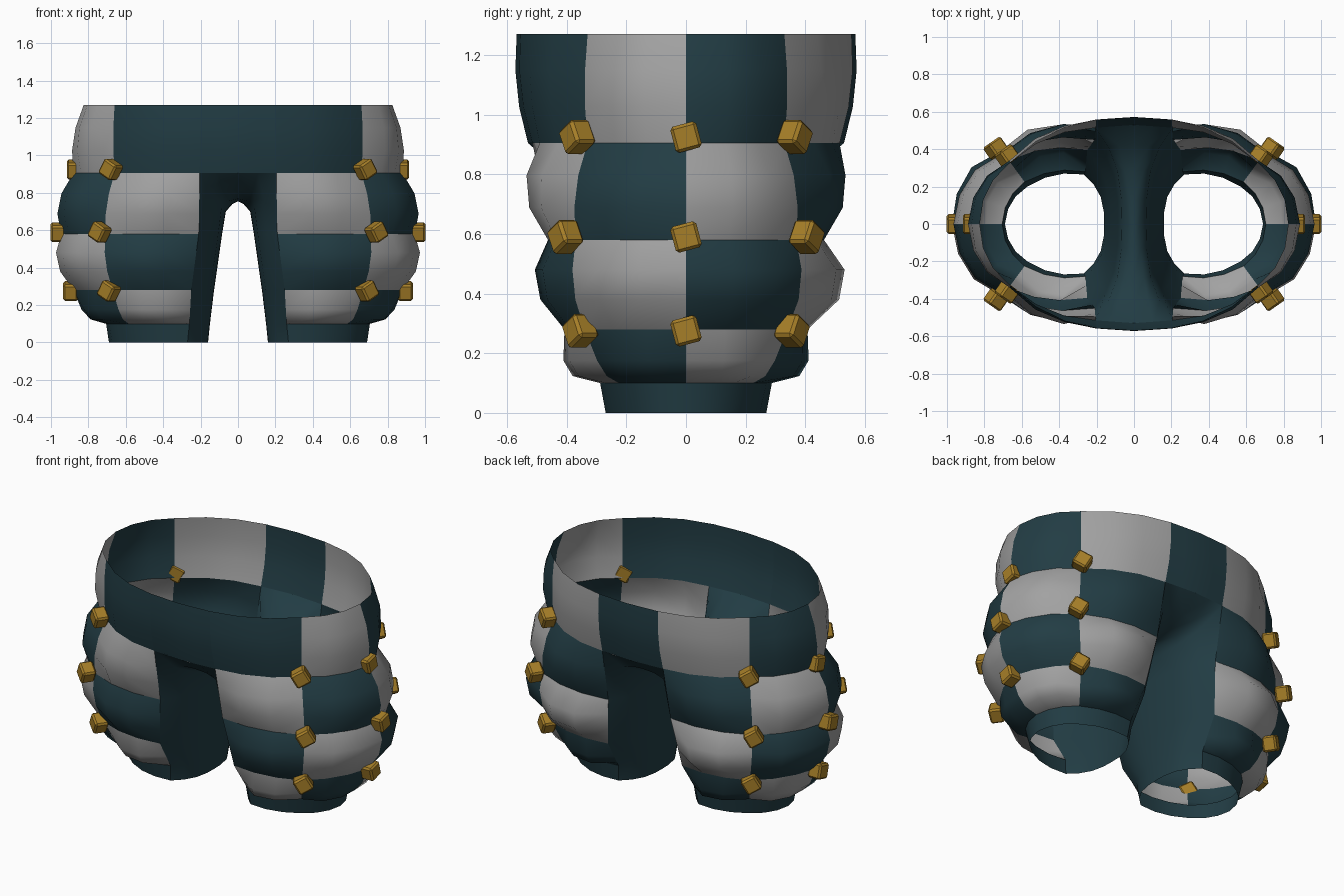
import bpy, bmesh, math
from mathutils import Vector, Matrix

if "Cube" in bpy.data.objects:
    bpy.data.objects.remove(bpy.data.objects["Cube"])

def material(name, col):
    m = bpy.data.materials.new(name)
    m.diffuse_color = (*col, 1)
    m.use_nodes = True
    m.node_tree.nodes["Principled BSDF"].inputs["Base Color"].default_value = m.diffuse_color
    return m

TEAL = material("teal_cloth", (0.016, 0.046, 0.058))
GREY = material("grey_cloth", (0.36, 0.36, 0.36))
GOLD = material("gold", (0.38, 0.21, 0.021))

# Seam levels: z, then inner-front, corner and side points (back mirrors the front)
LEVELS = [
    (0.00, (.27, -.265), (.57, -.20), (.69, 0)),
    (0.10, (.26, -.28), (.585, -.225), (.705, 0)),
    (0.28, (.25, -.395), (.67, -.34), (.88, 0)),
    (0.58, (.21, -.45), (.71, -.37), (.945, 0)),
    (0.905, (.205, -.515), (.66, -.33), (.88, 0)),
    (1.27, (.20, -.555), (.66, -.33), (.825, 0)),
]
PUFF = [0, .07, .07, .06, .018]            # bulge of each row
BOW = [.03, .03, .035, .045, .045, .045]   # roundness of each seam ring
N = 3                                      # divisions per panel
EVEN = [(0, 0), (.333, .94), (.667, .94), (1, 0)]      # height and bulge
SAGGING = [(0, 0), (.13, 1.15), (.42, 1.1), (1, 0)]    # lowest row hangs over the cuff

def ring(level):
    z, f, c, s = level
    return [Vector((x, y, z)) for x, y in (f, c, s, (c[0], -c[1]), (f[0], -f[1]))]

def grid(bm, rows):
    vs = [[bm.verts.new(p) for p in r] for r in rows]
    for a, b in zip(vs, vs[1:]):
        for i in range(len(a) - 1):
            bm.faces.new((a[i], a[i + 1], b[i + 1], b[i])).smooth = True

def finish(bm, name, mat):
    me = bpy.data.meshes.new(name)
    bm.to_mesh(me)
    bm.free()
    ob = bpy.data.objects.new(name, me)
    bpy.context.collection.objects.link(ob)
    me.materials.append(mat)
    mod = ob.modifiers.new("mirror", 'MIRROR')
    mod.use_axis[0] = True
    mod.merge_threshold = 0.0005

def arc_point(pts, k, u, bow):
    # point on one seam ring between corners k and k+1
    a, b = pts[k], pts[k + 1]
    d = (b - a).normalized()
    return a.lerp(b, u) + Vector((d.y, -d.x, 0)) * bow * 4 * u * (1 - u)

def panel(bm, row, k):
    # pillow patch between two seam rings
    lo, hi = ring(LEVELS[row]), ring(LEVELS[row + 1])
    end = 1 if row == 4 else 0
    ends = [end, .4, .75, .4, end]
    rows = []
    for v, pv in (SAGGING if row == 1 else EVEN):
        line = []
        for i in range(N + 1):
            u = i / N
            p = arc_point(lo, k, u, BOW[row]).lerp(arc_point(hi, k, u, BOW[row + 1]), v)
            out = Vector((max(0, p.x - .42), p.y, 0)).normalized()
            edge = ends[k] * (1 - u) + ends[k + 1] * u
            pu = (4 * u * (1 - u)) ** .5
            size = PUFF[row]
            if row == 2:
                size *= 1 + .4 * max(0, out.y)
            if row == 4:
                size *= 1 + max(0, out.x)
            line.append(p + out * size * pv * (edge + (1 - edge) * pu))
        rows.append(line)
    grid(bm, rows)

# Checkered puffed panels
dark, grey = bmesh.new(), bmesh.new()
for row in range(1, 5):
    for k in range(4):
        panel(grey if (row + k) % 2 else dark, row, k)
finish(dark, "dark_panels", TEAL)
finish(grey, "grey_panels", GREY)

# Leg cuffs
bm = bmesh.new()
grid(bm, [[arc_point(ring(LEVELS[r]), k, i / N, BOW[r]) for k in range(4)
           for i in range(N + 1 if k == 3 else N)] for r in (0, 1)])
finish(bm, "leg_cuff", TEAL)

# Inner legs rising to the crotch saddle
bm = bmesh.new()
ts = [1, .8, .55, .25, 0, -.25, -.55, -.8, -1]
rows = []
for (z, f, c, s), xin in zip(LEVELS[:4], (.16, .15, .128, .085)):
    rows.append([(xin + (f[0] - xin) * abs(t) ** 3, -t * f[1], z) for t in ts])
f = LEVELS[4][1]
rows.append([(.065 + (f[0] - .065) * abs(t) ** 3, -t * f[1], .70 + .205 * t ** 4) for t in ts])
rows.append([(.03 + .075 * t * t, .523 * t, .74 + .165 * t ** 4) for t in ts])
rows.append([(0, .53 * t, .755 + .15 * t ** 4) for t in ts])
grid(bm, rows)
finish(bm, "inner_leg", TEAL)

# Centre front and back waist panels, matching the bulge of the top row
bm = bmesh.new()
for s in (-1, 1):
    lines = []
    for v, pv in EVEN:
        puff = PUFF[4] * pv
        z, ym, yf, xf = .905 + .365 * v, .53 + .038 * v + puff, .515 + .04 * v + puff, .205 - .005 * v
        line = [(0, s * ym, z), (xf * .5, s * (ym + yf) / 2, z), (xf, s * yf, z)]
        lines.append(line if s < 0 else line[::-1])
    grid(bm, lines)
finish(bm, "waist_centre", TEAL)

# Gold studs at the seam crossings
bm = bmesh.new()
for z, side, cx, cy in ((.925, .875, .68, .365), (.59, .962, .74, .405), (.275, .895, .69, .355)):
    for x, y, az, tilt in ((side, 0, 0, 15), (cx, -cy, -55, 30), (cx, cy, 55, -30)):
        m = (Matrix.Translation((x, y, z)) @ Matrix.Rotation(math.radians(az), 4, 'Z')
             @ Matrix.Rotation(math.radians(tilt), 4, 'X') @ Matrix.Diagonal((.08, .09, .09, 1)))
        bmesh.ops.create_cube(bm, size=1, matrix=m)
bmesh.ops.bevel(bm, geom=bm.edges[:], offset=.01, segments=1, affect='EDGES')
finish(bm, "studs", GOLD)
